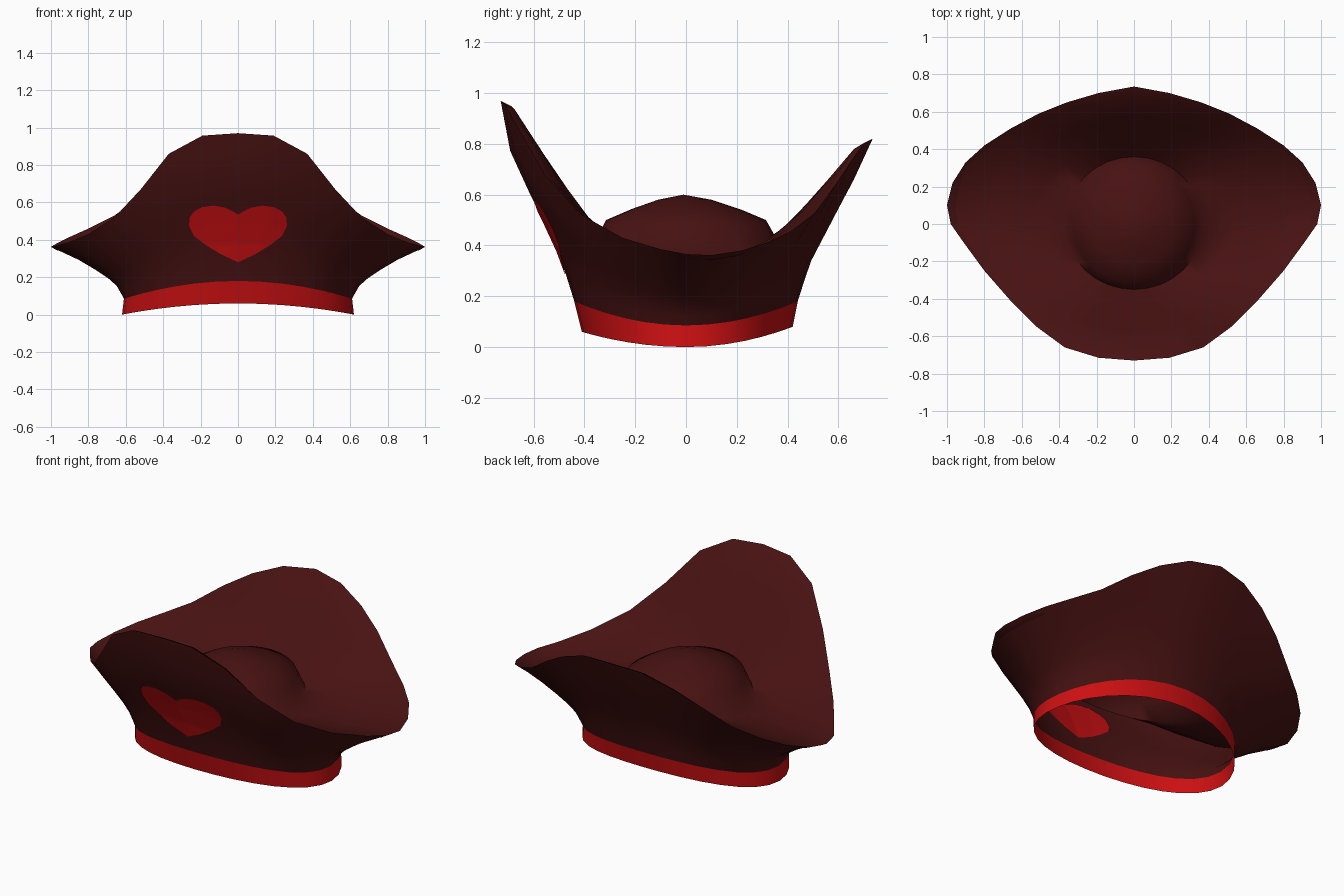
import bpy, bmesh, math
from mathutils import Vector
from mathutils.bvhtree import BVHTree

if "Cube" in bpy.data.objects:
    bpy.data.objects.remove(bpy.data.objects["Cube"])

N = 32


def material(name, rgb):
    m = bpy.data.materials.new(name)
    m.diffuse_color = (*rgb, 1)
    m.use_nodes = True
    m.node_tree.nodes["Principled BSDF"].inputs["Base Color"].default_value = m.diffuse_color
    return m


DARK = material("dark maroon", (0.065, 0.006, 0.006))
RED = material("bright red", (0.6, 0.005, 0.006))


def finish(name, bm, mat, angle):
    me = bpy.data.meshes.new(name)
    bm.to_mesh(me)
    ob = bpy.data.objects.new(name, me)
    bpy.context.collection.objects.link(ob)
    me.materials.append(mat)
    bpy.ops.object.select_all(action='DESELECT')
    ob.select_set(True)
    bpy.context.view_layer.objects.active = ob
    bpy.ops.object.shade_smooth_by_angle(angle=math.radians(angle))
    return ob


def loft(rings, apex=None):
    bm = bmesh.new()
    vs = [[bm.verts.new(p) for p in r] for r in rings]
    for a, b in zip(vs, vs[1:]):
        for k in range(N):
            j = (k + 1) % N
            bm.faces.new((a[k], a[j], b[j], b[k]))
    if apex:
        top = bm.verts.new(apex)
        for k in range(N):
            bm.faces.new((vs[-1][k], vs[-1][(k + 1) % N], top))
    return bm


def by_side(k, front, side, back):
    """Blend a value around the hat; k = 0 is the front."""
    c = math.cos(2 * math.pi * k / N)
    return side + ((front if c > 0 else back) - side) * c * c


def oval(rx, front, back, zf, zs, zb):
    out = []
    for k in range(N):
        t = 2 * math.pi * k / N
        c = math.cos(t)
        out.append(Vector((rx * math.sin(t), -(front if c > 0 else back) * c,
                           by_side(k, zf, zs, zb))))
    return out


# upturned rim, front to back, mirrored to the other side
half = [(0, -.73, .97), (.19, -.715, .957), (.37, -.66, .86), (.52, -.55, .67),
        (.66, -.41, .52), (.8, -.25, .43), (.91, -.1, .385), (.98, 0, .366),
        (1, .1, .362), (.97, .22, .38), (.9, .33, .415), (.8, .42, .46),
        (.66, .51, .53), (.51, .59, .64), (.36, .65, .73), (.19, .70, .80),
        (0, .735, .82)]
rim = [Vector(p) for p in half]
rim += [Vector((-x, y, z)) for x, y, z in half[-2:0:-1]]

# head band
band_low = oval(.62, .41, .42, .06, 0, .08)
band_top = oval(.61, .44, .44, .18, .085, .18)
finish("head_band", loft([band_low, band_top]), RED, 60)

# flaring outer wall
wall = [band_top]
for zf, f, s, b in ((.13, .11, .05, .09), (.25, .23, .1, .18), (.4, .42, .22, .35),
                    (.55, .62, .38, .52), (.75, .87, .62, .75)):
    ring = []
    for k, (p, q) in enumerate(zip(band_top, rim)):
        v = p.lerp(q, by_side(k, f, s, b))
        v.z = p.z + (q.z - p.z) * zf
        ring.append(v)
    wall.append(ring)
wall.append(rim)
wall_bm = loft(wall)
tree = BVHTree.FromBMesh(wall_bm)
finish("outer_wall", wall_bm, DARK, 60)

# inner brim with a thin lip, running into the domed crown
lip = [Vector((p.x * .965, p.y * .945, p.z - .02)) for p in rim]
foot = oval(.37, .35, .36, .43, .35, .42)
inner = [rim, lip]
for t in (.35, .7):
    inner.append([p.lerp(q, t) for p, q in zip(lip, foot)])
inner += [foot, oval(.325, .315, .315, .50, .47, .50),
          oval(.21, .21, .22, .545, .54, .54),
          oval(.1, .11, .1, .58, .58, .58)]
finish("brim_and_crown", loft(inner, (0, -.01, .60)), DARK, 80)

# heart emblem: a thin plate following both faces of the front wall
side = [(0, .28), (.09, .322), (.17, .37), (.235, .42), (.262, .475), (.258, .52),
        (.235, .552), (.19, .575), (.13, .583), (.07, .572), (.03, .553), (0, .535)]
outline = side + [(-x, z) for x, z in side[-2:0:-1]]
fine = []
for i, (x, z) in enumerate(outline):
    x2, z2 = outline[(i + 1) % len(outline)]
    fine += [(x + (x2 - x) * j / 4, z + (z2 - z) * j / 4) for j in range(4)]


def on_wall(x, z, off):
    hit = tree.ray_cast(Vector((x, -2, z)), Vector((0, 1, 0)))[0]
    return Vector((x, hit.y + off, z))


bm = bmesh.new()
R, M = 12, len(fine)
for off in (-.004, .004):
    center = bm.verts.new(on_wall(0, .45, off))
    prev = None
    for r in range(1, R + 1):
        s = r / R
        cur = [bm.verts.new(on_wall(x * s, .45 + (z - .45) * s, off)) for x, z in fine]
        for k in range(M):
            j = (k + 1) % M
            loop = [prev[k], cur[k], cur[j], prev[j]] if prev else [center, cur[k], cur[j]]
            bm.faces.new(loop if off < 0 else loop[::-1])
        prev = cur
finish("heart_emblem", bm, RED, 60)
